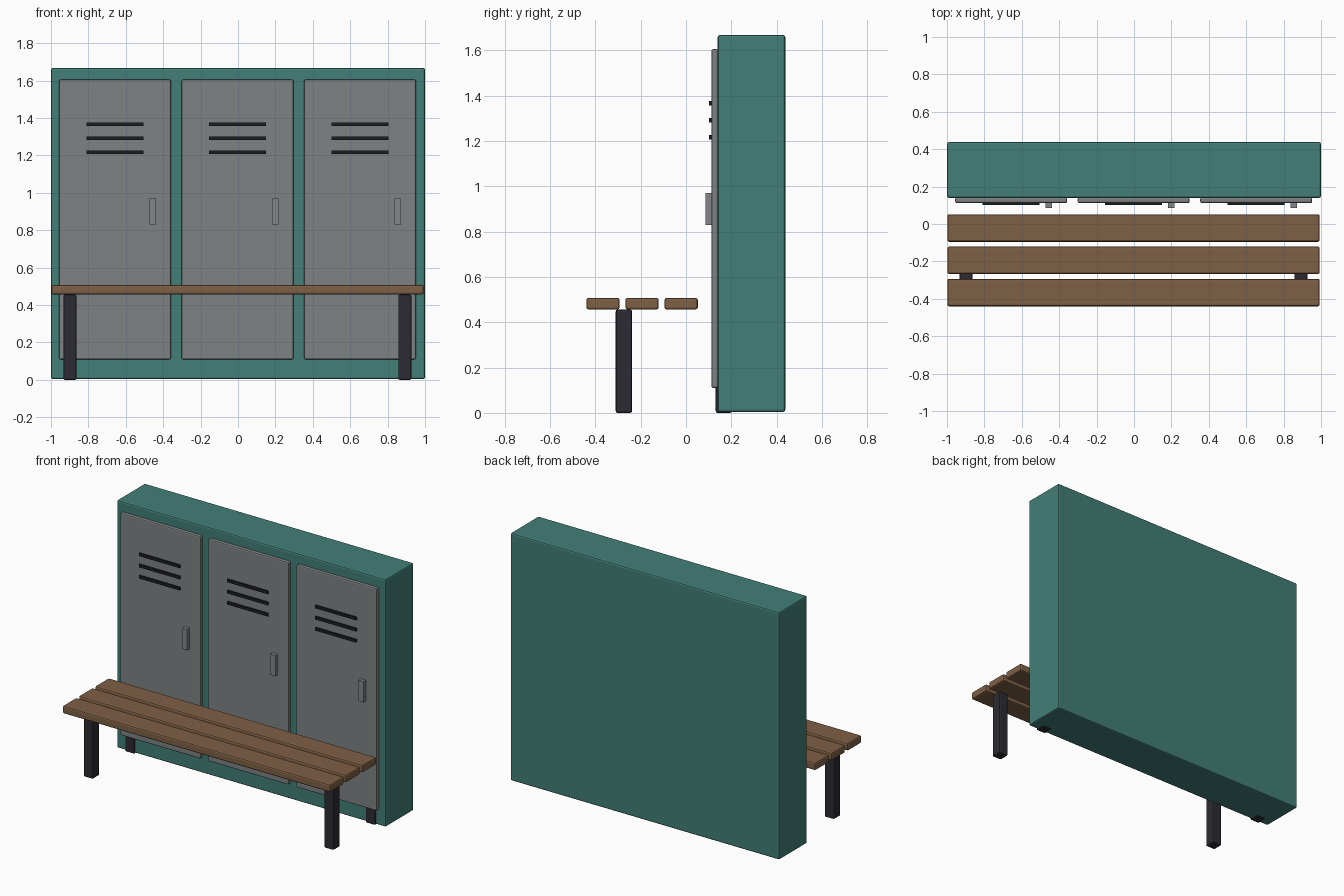
import bpy
from mathutils import Vector

if "Cube" in bpy.data.objects:
    bpy.data.objects.remove(bpy.data.objects["Cube"])


def material(name, color):
    mat = bpy.data.materials.new(name)
    mat.use_nodes = True
    mat.diffuse_color = (*color, 1)
    mat.node_tree.nodes["Principled BSDF"].inputs["Base Color"].default_value = (*color, 1)
    return mat


teal = material("teal paint", (0.055, 0.21, 0.185))
grey = material("grey door", (0.21, 0.225, 0.23))
steel = material("steel handle", (0.23, 0.24, 0.245))
wood = material("brown wood", (0.21, 0.115, 0.06))
dark = material("dark metal", (0.025, 0.024, 0.032))
black = material("vent black", (0.012, 0.012, 0.015))


def box(name, x, y, z, mat, bevel=0.0):
    """Box spanning the given (low, high) ranges, with optional rounded edges."""
    low, high = Vector((x[0], y[0], z[0])), Vector((x[1], y[1], z[1]))
    bpy.ops.mesh.primitive_cube_add(size=1, location=(low + high) / 2)
    obj = bpy.context.object
    obj.name = name
    obj.scale = high - low
    bpy.ops.object.transform_apply(location=False, rotation=False, scale=True)
    obj.data.materials.append(mat)
    if bevel:
        mod = obj.modifiers.new("Bevel", "BEVEL")
        mod.width = bevel
        mod.segments = 2
    return obj


# Locker cabinet
box("cabinet", (-1, 1), (0.14, 0.438), (0.004, 1.668), teal, 0.01)

# Three doors, each with vents and a handle
for i, side in enumerate(("right", "middle", "left")):
    cx = -0.657 + 0.655 * i
    box(f"{side}_door", (cx - 0.299, cx + 0.299), (0.112, 0.141), (0.11, 1.605), grey, 0.008)
    for j in range(3):
        z = 1.217 + 0.075 * j
        box(f"{side}_vent_{j + 1}", (cx - 0.152, cx + 0.152), (0.102, 0.114),
            (z - 0.01, z + 0.01), black)
    box(f"{side}_handle", (cx + 0.184, cx + 0.219), (0.086, 0.114), (0.83, 0.97), steel)

# Bench slats
for i, place in enumerate(("front", "middle", "back")):
    y = -0.44 + 0.1725 * i
    box(f"{place}_slat", (-0.998, 0.993), (y, y + 0.147), (0.456, 0.508), wood, 0.01)

# Bench legs; the back pair runs into the cabinet
for place, y in (("front", -0.31), ("back", 0.131)):
    for side, x in (("right", -0.898), ("left", 0.892)):
        box(f"{place}_{side}_leg", (x - 0.035, x + 0.035), (y, y + 0.072), (0, 0.456), dark, 0.008)
